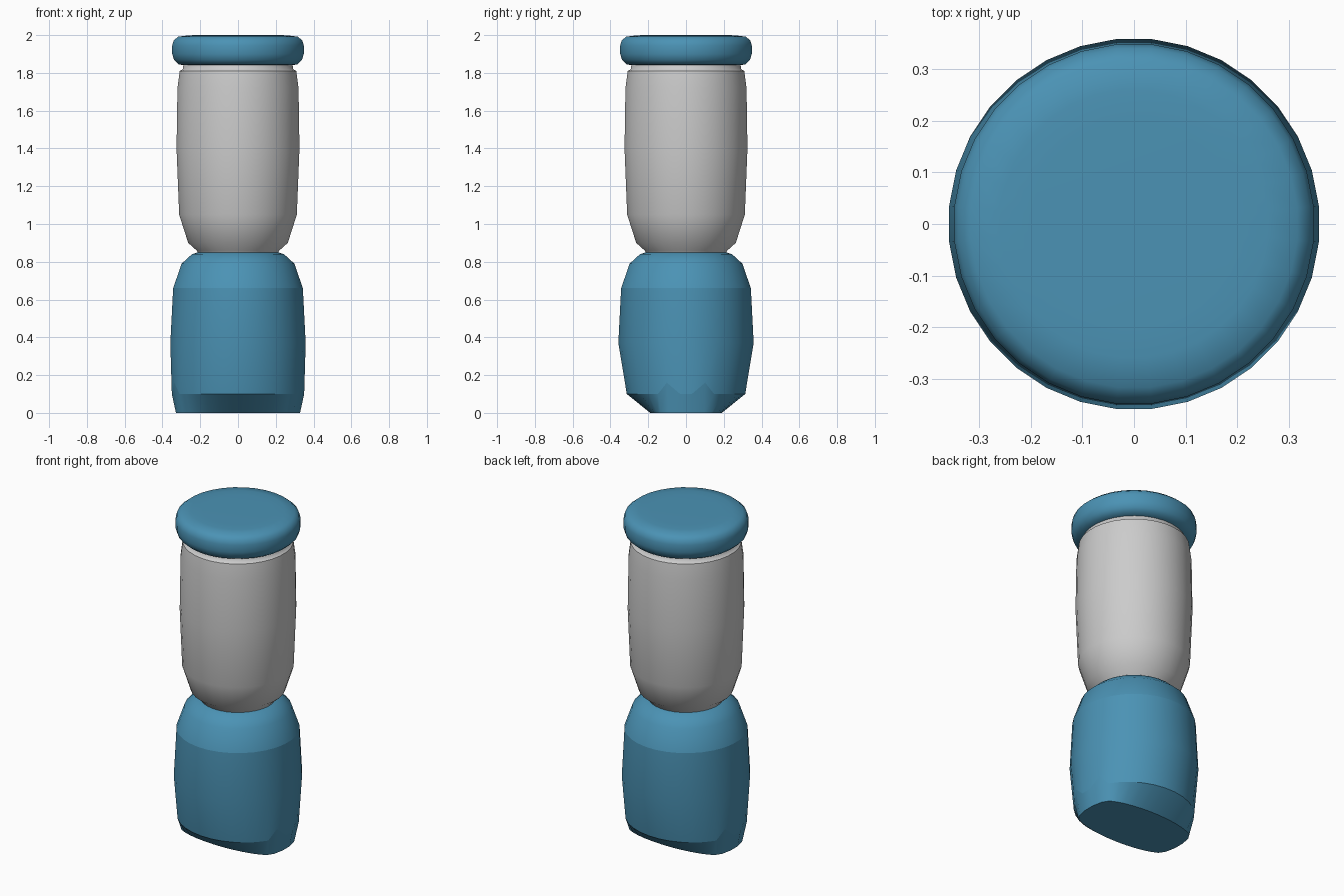
import bpy, bmesh, math

if "Cube" in bpy.data.objects:
    bpy.data.objects.remove(bpy.data.objects["Cube"])

N = 32
ANGLES = [2 * math.pi * (i + 0.5) / N for i in range(N)]

blue = bpy.data.materials.new("blue")
blue.diffuse_color = (0.07, 0.29, 0.46, 1)
blue.use_nodes = True
blue.node_tree.nodes["Principled BSDF"].inputs["Base Color"].default_value = blue.diffuse_color


def circle(r, z):
    return [(r * math.cos(a), r * math.sin(a), z) for a in ANGLES]


def loft(name, rings, sharp=(), mat=None):
    """Skin a stack of rings (bottom to top), cap both ends, crease the chosen rings."""
    bm = bmesh.new()
    loops = [[bm.verts.new(p) for p in ring] for ring in rings]
    for lo, hi in zip(loops, loops[1:]):
        for i in range(N):
            j = (i + 1) % N
            bm.faces.new((lo[i], lo[j], hi[j], hi[i]))
    bm.faces.new(loops[0][::-1])
    bm.faces.new(loops[-1])
    for f in bm.faces:
        f.smooth = True
    for k in sharp:
        for i in range(N):
            bm.edges.get((loops[k][i], loops[k][(i + 1) % N])).smooth = False
    me = bpy.data.meshes.new(name)
    bm.to_mesh(me)
    bm.free()
    ob = bpy.data.objects.new(name, me)
    bpy.context.collection.objects.link(ob)
    if mat:
        me.materials.append(mat)
    return ob


# Base: round shoulder tapering to a narrow foot elongated along x
foot, hem = [], []
for a in ANGLES:
    c, s = math.cos(a), math.sin(a)
    limit = 0.085 + 0.105 * abs(s)
    foot.append((0.33 * c, max(-limit, min(limit, 0.33 * s)), 0))
    notch = 0.16 if 0.25 < abs(s) < 0.35 else 0.10
    hem.append((0.352 * c, (0.315 if notch == 0.10 else 0.35) * s, notch))
shoulder = [(0.36, 0.37), (0.345, 0.66), (0.30, 0.79), (0.245, 0.84), (0.215, 0.85)]
loft("base", [foot, hem] + [circle(r, z) for r, z in shoulder], (0, 1, 3, 6), blue)

# Grey barrel
barrel = [(0.21, 0.84), (0.22, 0.86), (0.265, 0.90), (0.313, 1.05), (0.327, 1.40),
          (0.322, 1.72), (0.31, 1.81), (0.293, 1.82), (0.29, 1.85)]
loft("barrel", [circle(r, z) for r, z in barrel], (0, 6, 8))

# Rounded disc cap
cap = [(0.285, 1.84), (0.315, 1.845), (0.34, 1.868), (0.35, 1.90), (0.35, 1.945),
       (0.342, 1.972), (0.318, 1.992), (0.26, 1.999), (0.20, 2.0)]
loft("cap", [circle(r, z) for r, z in cap], (0,), blue)
